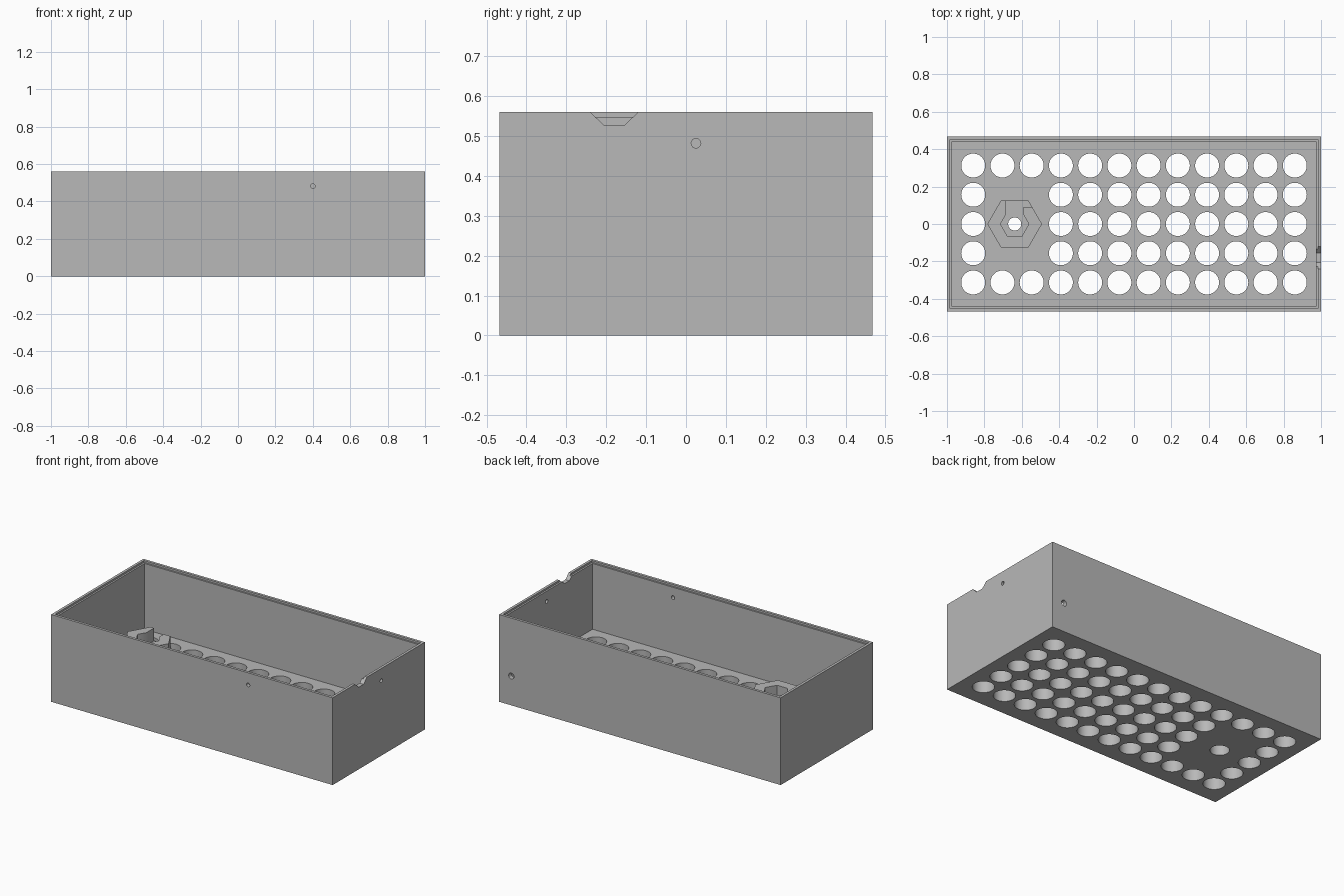
import bpy, bmesh, math
from mathutils import Matrix, Vector

old = bpy.data.objects.get("Cube")
if old:
    bpy.data.objects.remove(old, do_unlink=True)

LENGTH, WIDTH, HEIGHT = 2.0, 0.936, 0.56
FLOOR, WALL, LIP, LIP_DEPTH = 0.126, 0.028, 0.017, 0.012
PITCH, VENT_R = 0.1563, 0.064
BOSS_X, BOSS_TOP, BOSS_FLOOR = -0.638, 0.33, 0.25

grey = bpy.data.materials.new("plain_grey")
grey.use_nodes = True
colour = (0.48, 0.48, 0.48, 1)
grey.diffuse_color = colour
grey.node_tree.nodes["Principled BSDF"].inputs["Base Color"].default_value = colour


def add_box(bm, low, high):
    low, high = Vector(low), Vector(high)
    bmesh.ops.create_cube(bm, size=1, matrix=Matrix.Translation((low + high) / 2)
                          @ Matrix.Diagonal((*(high - low), 1)))


def add_prism(bm, centre, radius, depth, sides=48, axis="Z"):
    turn = {"X": Matrix.Rotation(math.pi / 2, 4, "Y"),
            "Y": Matrix.Rotation(math.pi / 2, 4, "X"), "Z": Matrix()}[axis]
    spin = Matrix.Rotation(math.pi / 2, 4, "Z") if sides == 6 else Matrix()
    bmesh.ops.create_cone(bm, cap_ends=True, segments=sides, radius1=radius, radius2=radius,
                          depth=depth, matrix=Matrix.Translation(centre) @ turn @ spin)


def make_object(name, bm):
    bmesh.ops.recalc_face_normals(bm, faces=bm.faces)
    mesh = bpy.data.meshes.new(name)
    bm.to_mesh(mesh)
    bm.free()
    mesh.materials.append(grey)
    obj = bpy.data.objects.new(name, mesh)
    bpy.context.collection.objects.link(obj)
    return obj


def combine(target, bm, operation="DIFFERENCE"):
    tool = make_object("tool", bm)
    mod = target.modifiers.new("combine", "BOOLEAN")
    mod.operation, mod.object, mod.solver = operation, tool, "EXACT"
    bpy.context.view_layer.objects.active = target
    bpy.ops.object.modifier_apply(modifier=mod.name)
    bpy.data.objects.remove(tool, do_unlink=True)


def cut_box(target, low, high):
    bm = bmesh.new()
    add_box(bm, low, high)
    combine(target, bm)


def cut_prism(target, *args, **kwargs):
    bm = bmesh.new()
    add_prism(bm, *args, **kwargs)
    combine(target, bm)


# Open tray with a stepped rim
bm = bmesh.new()
add_box(bm, (-LENGTH / 2, -WIDTH / 2, 0), (LENGTH / 2, WIDTH / 2, HEIGHT))
tray = make_object("vented_tray", bm)
for inset, bottom in ((WALL, FLOOR), (LIP, HEIGHT - LIP_DEPTH)):
    x, y = LENGTH / 2 - inset, WIDTH / 2 - inset
    cut_box(tray, (-x, -y, bottom), (x, y, 1))

# Hexagonal nut holder on the floor
bm = bmesh.new()
add_prism(bm, (BOSS_X, 0, (FLOOR - 0.02 + BOSS_TOP) / 2), 0.146, BOSS_TOP - FLOOR + 0.02, sides=6)
# Turn the hexagon so that two corners lie along x
if max(v.co.y for v in bm.verts) > 0.14:
    bmesh.ops.rotate(bm, verts=bm.verts, cent=(BOSS_X, 0, 0),
                     matrix=Matrix.Rotation(math.pi / 6, 3, "Z"))
combine(tray, bm, "UNION")

# Nut pocket, side slot and corner step
bm = bmesh.new()
add_prism(bm, (BOSS_X, 0, BOSS_FLOOR + 0.1), 0.076, 0.2, sides=6)
if max(v.co.y for v in bm.verts) > 0.07:
    bmesh.ops.rotate(bm, verts=bm.verts, cent=(BOSS_X, 0, 0),
                     matrix=Matrix.Rotation(math.pi / 6, 3, "Z"))
combine(tray, bm)
cut_box(tray, (-0.685, 0.03, BOSS_FLOOR), (-0.59, 0.2, 0.45))
cut_box(tray, (-0.6, 0.09, BOSS_FLOOR), (-0.45, 0.2, 0.45))

# Bolt hole with a wider recess underneath
cut_prism(tray, (BOSS_X, 0, 0.2), 0.035, 0.6)
cut_prism(tray, (BOSS_X, 0, 0.05), 0.056, 0.26)

# Grid of floor vents, leaving room around the nut holder
bm = bmesh.new()
for col in range(12):
    for row in range(-2, 3):
        if col in (1, 2) and abs(row) < 2:
            continue
        add_prism(bm, ((col - 5.5) * PITCH, row * PITCH, 0.05), VENT_R, 0.3)
combine(tray, bm)

# Small holes in the front, right and back walls
cut_prism(tray, (0.4, -WIDTH / 2, 0.482), 0.012, 0.2, sides=24, axis="Y")
cut_prism(tray, (LENGTH / 2, 0.025, 0.482), 0.012, 0.2, sides=24, axis="X")
cut_prism(tray, (0.913, WIDTH / 2, 0.188), 0.019, 0.2, sides=24, axis="Y")

# Tapered cable notch in the rim of the +x wall
bm = bmesh.new()
slope = 0.035 / (HEIGHT - 0.527)
top = HEIGHT + 0.03
half_top = 0.025 + slope * (top - 0.527)
outline = [(-half_top, top), (-0.025, 0.527), (0.025, 0.527), (half_top, top)]
face = bm.faces.new([bm.verts.new((0.9, y - 0.18, z)) for y, z in outline])
sweep = bmesh.ops.extrude_face_region(bm, geom=[face])
bmesh.ops.translate(bm, vec=(0.2, 0, 0),
                    verts=[v for v in sweep["geom"] if isinstance(v, bmesh.types.BMVert)])
combine(tray, bm)

# Smooth bores, crisp edges
bpy.ops.object.select_all(action="DESELECT")
tray.select_set(True)
bpy.context.view_layer.objects.active = tray
bpy.ops.object.shade_smooth_by_angle(angle=math.radians(30))
